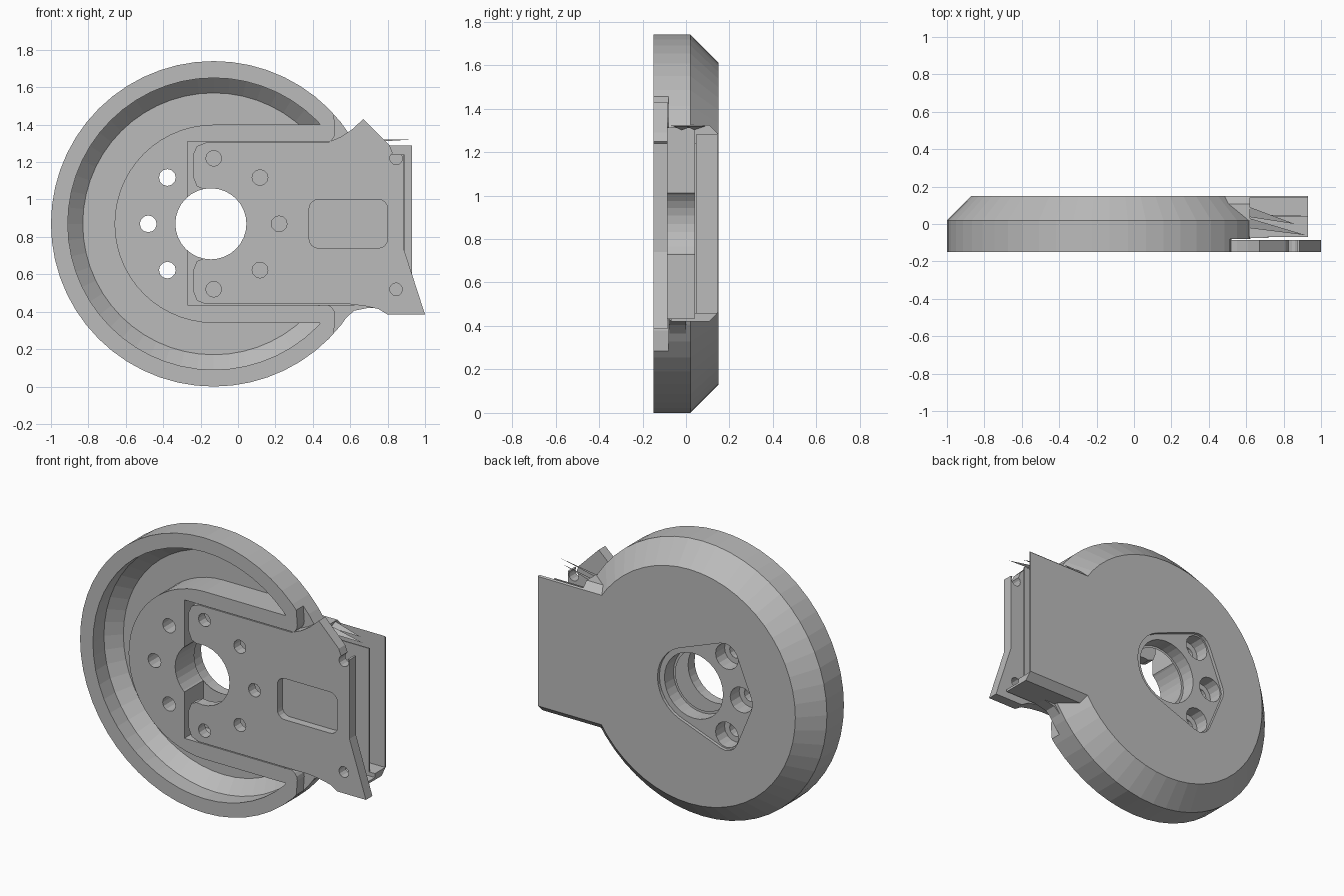
import bpy, bmesh
from math import sin, cos, pi
from mathutils import Vector, geometry

if "Cube" in bpy.data.objects:
    bpy.data.objects.remove(bpy.data.objects["Cube"], do_unlink=True)

grey = bpy.data.materials.new("plain grey")
grey.use_nodes = True
tint = (0.5, 0.5, 0.5, 1)
grey.diffuse_color = tint
grey.node_tree.nodes["Principled BSDF"].inputs["Base Color"].default_value = tint

CX, CZ = -0.13, 0.87      # wheel centre
HUB = (-0.145, CZ)        # shaft hole centre


def make(name, bm):
    bmesh.ops.recalc_face_normals(bm, faces=bm.faces)
    mesh = bpy.data.meshes.new(name)
    bm.to_mesh(mesh)
    bm.free()
    mesh.materials.append(grey)
    obj = bpy.data.objects.new(name, mesh)
    bpy.context.collection.objects.link(obj)
    return obj


def prism(name, outline, y0, y1):
    """Extrude an x-z outline along y."""
    bm = bmesh.new()
    face = bm.faces.new([bm.verts.new((x, y0, z)) for x, z in outline])
    new = bmesh.ops.extrude_face_region(bm, geom=[face])["geom"]
    bmesh.ops.translate(bm, vec=(0, y1 - y0, 0),
                        verts=[v for v in new if isinstance(v, bmesh.types.BMVert)])
    return make(name, bm)


def circle(x, z, r, n=16):
    return [(x + r * cos(2 * pi * i / n), z + r * sin(2 * pi * i / n)) for i in range(n)]


def rect(x0, x1, z0, z1):
    return [(x0, z0), (x1, z0), (x1, z1), (x0, z1)]


def hull(points):
    return [points[i] for i in geometry.convex_hull_2d([Vector(p) for p in points])]


def rounded(x0, x1, z0, z1, r):
    return hull([p for x in (x0 + r, x1 - r) for z in (z0 + r, z1 - r)
                 for p in circle(x, z, r)])


def turned(name, profile, n=56):
    """Stack circles of (radius, y) round the wheel axis."""
    bm = bmesh.new()
    rings = [[bm.verts.new((x, y, z)) for x, z in circle(CX, CZ, r, n)] for r, y in profile]
    for a, b in zip(rings, rings[1:]):
        for i in range(n):
            j = (i + 1) % n
            bm.faces.new((a[i], a[j], b[j], b[i]))
    bm.faces.new(rings[0])
    bm.faces.new(rings[-1])
    return make(name, bm)


def combine(obj, other, mode="DIFFERENCE"):
    mod = obj.modifiers.new("bool", "BOOLEAN")
    mod.operation, mod.solver, mod.object = mode, "EXACT", other
    bpy.context.view_layer.update()
    mesh = bpy.data.meshes.new_from_object(
        obj.evaluated_get(bpy.context.evaluated_depsgraph_get()))
    obj.modifiers.clear()
    obj.data = mesh
    bpy.data.objects.remove(other, do_unlink=True)


def cut(obj, outline, y0, y1):
    combine(obj, prism("cutter", outline, y0, y1))


# Wheel with a bevelled back, and the tab on its left side
body = turned("wheel_body", [(0.87, -0.15), (0.87, 0.02), (0.74, 0.15)])
tab = prism("tab", rect(0.2, 0.93, 0.42, 1.325), -0.07, 0.15)
bm = bmesh.new()
bm.from_mesh(tab.data)
bmesh.ops.bevel(bm, geom=[e for e in bm.edges if all(v.co.y > 0.1 for v in e.verts)
                          and abs(e.verts[0].co.z - e.verts[1].co.z) < 0.01],
                offset=0.043, segments=1, affect="EDGES")
bm.to_mesh(tab.data)
bm.free()
combine(body, tab, "UNION")
fillet = prism("fillet", [(0.5, 0.36), (0.56, 0.35), (0.62, 0.405), (0.72, 0.425), (0.5, 0.5)],
               -0.075, 0.0)
combine(body, fillet, "UNION")

# Curved groove in the front, interrupted by the arm channel
groove = turned("groove", [(0.78, -0.2), (0.78, -0.04), (0.70, 0.04)])
combine(groove, turned("island", [(0.53, -0.3), (0.53, 0.1)]))
cut(groove, rect(CX, 1.2, 0.34, 1.40), -0.3, 0.1)
combine(body, groove)

# Arm channel and the lowered rim beside it
cut(body, rect(-0.27, 1.2, 0.435, 1.31), -0.3, 0.04)
shoulder = prism("shoulder", rect(0.43, 1.2, 0.1, 1.64), -0.3, -0.08)
for z in (0.38, 1.36):
    cut(shoulder, hull(circle(0.46, z, 0.06) + circle(0.3, z + (0.25 if z > CZ else -0.25), 0.2)),
        -0.4, 0.1)
combine(body, shoulder)

# Open, hollow end of the tab
cut(body, rect(0.15, 1.2, 0.46, 1.28), 0.048, 0.142)
cut(body, rect(0.62, 1.2, 1.24, 1.5), -0.3, 0.142)
cut(body, rect(0.89, 1.2, 0.46, 1.5), -0.3, 0.142)

# Shaft hole, back pocket and bolt holes
bolts = [(CX + 0.35 * cos(k * pi / 4), CZ + 0.35 * sin(k * pi / 4)) for k in range(8)]
pocket = circle(*HUB, 0.24, 32)
for k in (3, 4, 5):
    pocket += circle(*bolts[k], 0.09)
cut(body, hull(pocket), 0.13, 0.3)
cut(body, circle(*HUB, 0.205, 32), 0.04, 0.3)
cut(body, circle(*HUB, 0.19, 32), -0.3, 0.3)
for k in (3, 4, 5):
    cut(body, circle(*bolts[k], 0.08), 0.04, 0.3)
    cut(body, circle(*bolts[k], 0.045, 12), -0.3, 0.3)

# Cover plate with flared outer end
top = [(0.48, 1.305), (0.55, 1.335), (0.61, 1.375), (0.67, 1.43), (0.81, 1.29),
       (0.83, 1.24), (0.885, 1.24)]
low = [(0.885, 0.74), (1.0, 0.385), (0.80, 0.385), (0.75, 0.415), (0.68, 0.43), (0.6, 0.44)]
left = [(-0.17, 0.44), (-0.22, 0.46), (-0.24, 0.51), (-0.24, 1.24), (-0.22, 1.285), (-0.17, 1.305)]
plate = prism("cover_plate", top + low + left, -0.15, -0.085)
cut(plate, circle(*HUB, 0.19, 32), -0.3, 0.1)
cut(plate, [(-0.4, 0.62), (-0.24, 0.62), (-0.22, 0.67), (-0.17, 0.69), (-0.145, 0.69),
            (-0.145, 1.05), (-0.17, 1.05), (-0.22, 1.07), (-0.24, 1.12), (-0.4, 1.12)], -0.3, 0.1)
cut(plate, rounded(0.38, 0.80, 0.74, 1.0, 0.05), -0.3, -0.1)
for k in (0, 1, 2, 6, 7):
    cut(plate, circle(*bolts[k], 0.042, 12), -0.3, 0.1)
for z in (0.52, 1.22):
    cut(plate, circle(0.845, z, 0.034, 12), -0.3, 0.1)

# Thin slivers along the open top edge of the tab
for i, (tip, y) in enumerate([(0.92, -0.06), (0.86, 0.0)]):
    bm = bmesh.new()
    bm.faces.new([bm.verts.new(p) for p in
                  ((0.6, y + 0.04, 1.3), (0.62, y + 0.09, 1.32), (tip, y, 1.32))])
    make(f"edge_sliver_{i + 1}", bm)
